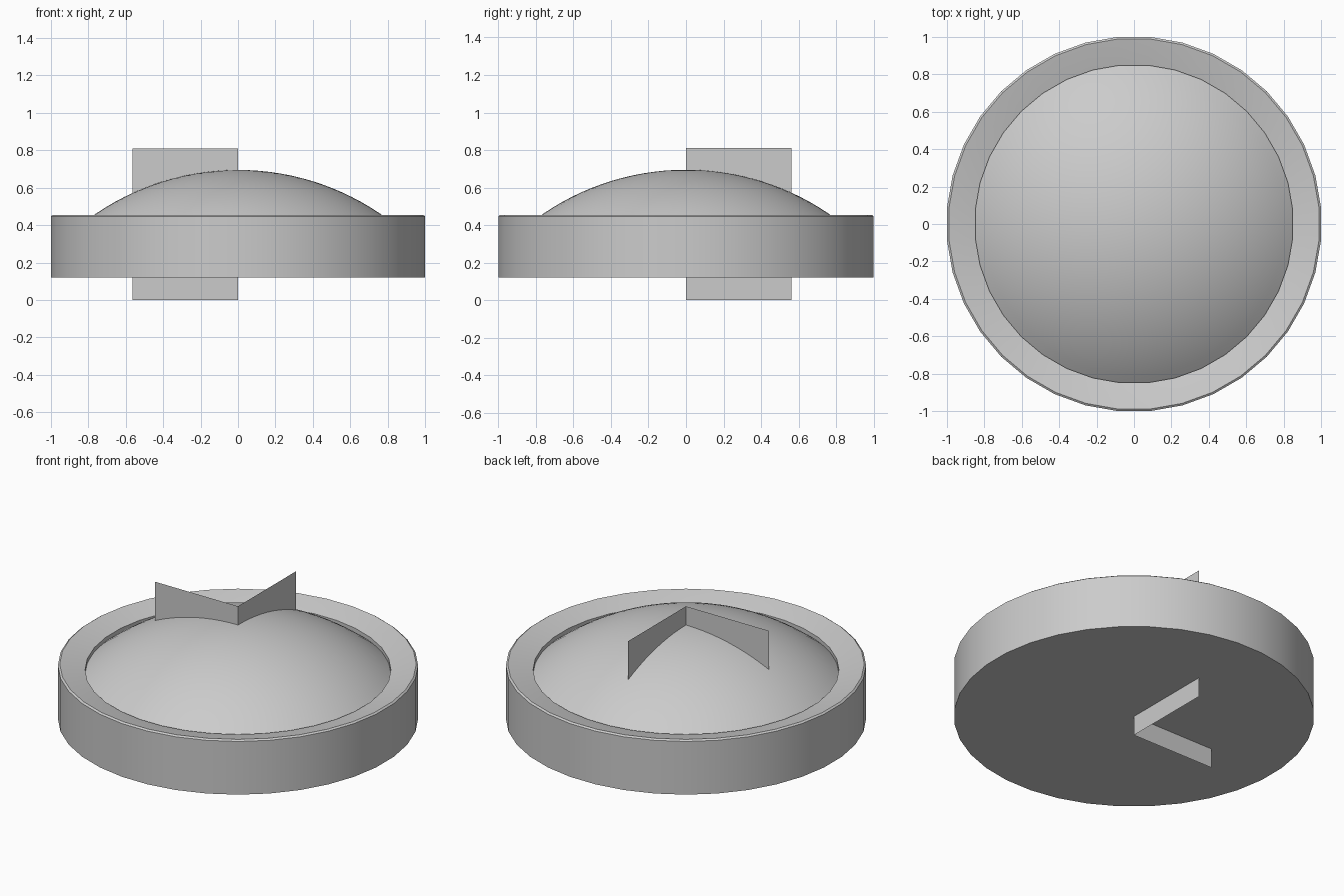
import bpy
import bmesh
import math

cube = bpy.data.objects.get("Cube")
if cube:
    bpy.data.objects.remove(cube, do_unlink=True)

grey = bpy.data.materials.new("plain grey")
grey.use_nodes = True
colour = (0.6, 0.6, 0.6, 1)
grey.diffuse_color = colour
grey.node_tree.nodes["Principled BSDF"].inputs["Base Color"].default_value = colour


def add_object(name, bm, smooth=False):
    mesh = bpy.data.meshes.new(name)
    bm.to_mesh(mesh)
    bm.free()
    mesh.materials.append(grey)
    obj = bpy.data.objects.new(name, mesh)
    bpy.context.collection.objects.link(obj)
    if smooth:
        bpy.ops.object.select_all(action="DESELECT")
        obj.select_set(True)
        bpy.context.view_layer.objects.active = obj
        bpy.ops.object.shade_smooth_by_angle(angle=math.radians(30))
    return obj


def lathe(name, profile, sides):
    """Turn an (r, z) profile around z, with flats facing the axes."""
    bm = bmesh.new()
    half = math.pi / sides
    start = [bm.verts.new((r * math.cos(half), r * math.sin(half), z)) for r, z in profile]
    edges = [bm.edges.new(pair) for pair in zip(start, start[1:])]
    bmesh.ops.spin(bm, geom=start + edges, cent=(0, 0, 0), axis=(0, 0, 1),
                   angle=math.tau, steps=sides, use_merge=False)
    bmesh.ops.remove_doubles(bm, verts=bm.verts, dist=0.0005)
    bmesh.ops.recalc_face_normals(bm, faces=bm.faces)
    return add_object(name, bm, smooth=True)


# Round base: flat underside, upright side, small bevel, rim sloping inward
R = 1.0038
lathe("base", [(0, 0.12), (R, 0.12), (R, 0.447), (0.993, 0.455),
               (0.92, 0.438), (0.852, 0.42), (0.852, 0.37), (0, 0.37)], 36)

# Shallow dome: a spherical cap sitting in the rim
top, radius, edge = 0.695, 1.355, 0.852
sweep = math.asin(edge / radius)
cap = [(radius * math.sin(sweep * i / 16),
        top - radius * (1 - math.cos(sweep * i / 16))) for i in range(17)]
lathe("dome", cap, 72)


# Two upright sheets meeting at the centre
def sheet(name, x, y):
    bm = bmesh.new()
    corners = [(0, 0, 0), (x, y, 0), (x, y, 0.81), (0, 0, 0.81)]
    bm.faces.new([bm.verts.new(c) for c in corners])
    add_object(name, bm)


sheet("side_sheet", -0.563, 0)
sheet("back_sheet", 0, 0.563)
